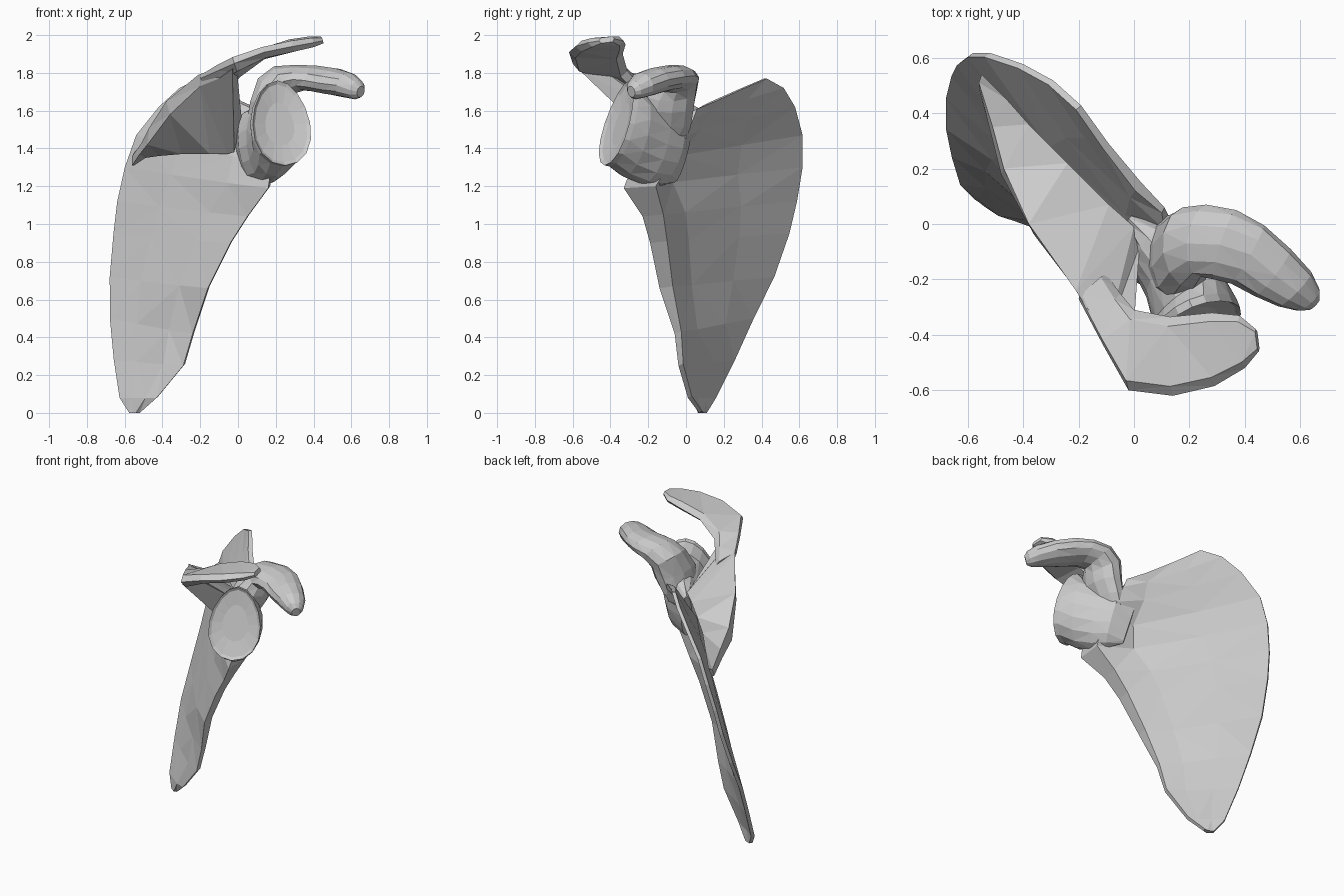
import bpy, bmesh
from math import sin, cos, tau
from mathutils import Vector as V


def loft(name, rings):
    """Skin a list of equal-length closed rings and cap both ends."""
    bm = bmesh.new()
    vs = [[bm.verts.new(p) for p in r] for r in rings]
    n = len(vs[0])
    for a, b in zip(vs, vs[1:]):
        for i in range(n):
            j = (i + 1) % n
            bm.faces.new((a[i], a[j], b[j], b[i]))
    bm.faces.new(vs[0])
    bm.faces.new(vs[-1])
    bmesh.ops.remove_doubles(bm, verts=bm.verts, dist=0.0005)
    bmesh.ops.triangulate(bm, faces=[f for f in bm.faces if len(f.verts) == 4])
    bmesh.ops.recalc_face_normals(bm, faces=bm.faces)
    me = bpy.data.meshes.new(name)
    bm.to_mesh(me)
    bm.free()
    ob = bpy.data.objects.new(name, me)
    bpy.context.collection.objects.link(ob)
    return ob


def oval(c, u, v, n=12, taper=0.0):
    """Ellipse around c spanned by u and v, narrower toward +v by taper."""
    c, u, v = V(c), V(u), V(v)
    return [c + u * cos(a) * (1 - taper * sin(a)) + v * sin(a)
            for a in (tau * i / n for i in range(n))]


# Blade: rows of (lateral border, medial border, border thickness)
rows = [
    ((-.52, .07, .00), (-.57, .10, .00), .015),
    ((-.43, .01, .08), (-.62, .15, .08), .02),
    ((-.29, -.04, .25), (-.65, .25, .28), .025),
    ((-.24, -.06, .42), (-.67, .35, .50), .035),
    ((-.16, -.14, .66), (-.67, .46, .72), .07),
    ((-.04, -.19, .90), (-.65, .54, .95), .09),
    ((.05, -.23, 1.04), (-.63, .58, 1.12), .11),
    ((.16, -.33, 1.19), (-.59, .61, 1.30), .17),
    ((.18, -.28, 1.32), (-.53, .61, 1.47), .20),
    ((.13, -.12, 1.45), (-.41, .57, 1.62), .12),
    ((.11, -.02, 1.55), (-.30, .51, 1.72), .06),
    ((.10, .04, 1.60), (-.20, .42, 1.77), .02),
]
rings = []
for lat, med, t in rows:
    lat, med = V(lat), V(med)
    d = med - lat
    back = V((d.y, -d.x, 0)).normalized()
    if back.y > 0:
        back = -back
    bow = d.length * .02
    post = [lat + d * .25 + back * (bow + .015), lat + d * .65 + back * (bow + .012)]
    ant = [lat + d * .65 + back * (bow - .015), lat + d * .28 + back * (bow - .02)]
    rings.append([lat, *post, med + back * .012, med - back * .012, *ant,
                  lat + V((.01, t, .01))])
loft("blade", rings)

# Spine: sections of lower root, crest low lip, crest high lip, upper root
loft("spine_ridge", [
    [(-.55, .50, 1.31), (-.56, .49, 1.31), (-.56, .51, 1.36), (-.55, .54, 1.38)],
    [(-.49, .42, 1.35), (-.52, .34, 1.37), (-.51, .35, 1.43), (-.46, .45, 1.47)],
    [(-.42, .33, 1.36), (-.48, .18, 1.42), (-.47, .20, 1.51), (-.38, .36, 1.51)],
    [(-.30, .19, 1.37), (-.36, -.04, 1.58), (-.38, .00, 1.65), (-.24, .22, 1.53)],
    [(-.15, .03, 1.37), (-.20, -.25, 1.73), (-.21, -.24, 1.79), (-.09, .07, 1.54)],
    [(-.06, -.06, 1.37), (-.10, -.42, 1.77), (-.10, -.41, 1.83), (.00, -.01, 1.55)],
    [(-.02, -.11, 1.38), (-.03, -.57, 1.82), (-.01, -.50, 1.86), (.02, -.08, 1.55)],
])

# Acromion: flat shelf from (outer edge, inner edge, thickness)
shelf = [
    ((-.20, -.27, 1.77), (-.10, -.18, 1.69), .06),
    ((-.11, -.44, 1.81), (-.05, -.25, 1.74), .08),
    ((-.02, -.60, 1.85), (.00, -.31, 1.81), .08),
    ((.14, -.62, 1.91), (.13, -.335, 1.90), .06),
    ((.29, -.585, 1.94), (.28, -.32, 1.95), .06),
    ((.40, -.52, 1.96), (.38, -.33, 1.97), .05),
    ((.45, -.46, 1.97), (.44, -.38, 1.98), .03),
]
rings = []
for out, inn, t in shelf:
    out, inn = V(out), V(inn)
    h = V((-.3, 0, 1)).normalized() * t / 2
    a, b = out.lerp(inn, .12), out.lerp(inn, .88)
    rings.append([out, a + h, b + h, inn, b - h, a - h])
loft("acromion", rings)

# Glenoid: dished socket with the neck running back into the blade
u, v = V((.152, .065, 0)), V((-.02, .065, .225))
socket = V((.23, -.365, 1.535))
inward = V((-.4, .9, -.2)).normalized()
loft("glenoid_neck", [
    oval(socket + inward * .025, u * .5, v * .5, 16, .15),
    oval(socket + inward * .012, u * .9, v * .92, 16, .15),
    oval(socket, u, v, 16, .15),
    oval(socket + inward * .03, u * 1.01, v, 16, .15),
    oval((.20, -.28, 1.47), (.13, .08, 0), (0, .05, .22), 16),
    oval((.14, -.18, 1.42), (.095, .085, 0), (-.02, .05, .21), 16),
    oval((.08, -.10, 1.40), (.075, .085, 0), (-.03, .05, .20), 16),
    oval((.01, -.02, 1.38), (.02, .03, 0), (-.03, .04, .16), 16),
])

# Coracoid: hooked finger rising from the neck and bending forward
loft("coracoid", [
    oval((.09, -.11, 1.40), (.05, .03, 0), (-.04, .09, 0)),
    oval((.13, -.12, 1.52), (.085, .04, -.01), (-.02, .145, 0)),
    oval((.165, -.115, 1.62), (.10, .04, -.03), (-.02, .155, 0)),
    oval((.195, -.085, 1.71), (.09, .02, -.06), (-.02, .145, .01)),
    oval((.25, -.06, 1.765), (.06, .01, -.07), (.01, .13, .01)),
    oval((.33, -.075, 1.775), (.02, 0, -.068), (.04, .125, .01)),
    oval((.41, -.11, 1.77), (-.01, 0, -.068), (.06, .105, .01)),
    oval((.50, -.175, 1.755), (-.01, .01, -.07), (.065, .085, .01)),
    oval((.58, -.235, 1.735), (-.01, .01, -.066), (.06, .062, 0)),
    oval((.63, -.275, 1.71), (-.01, .01, -.05), (.04, .038, 0)),
    oval((.65, -.29, 1.70), (-.005, .005, -.03), (.02, .02, 0)),
])
